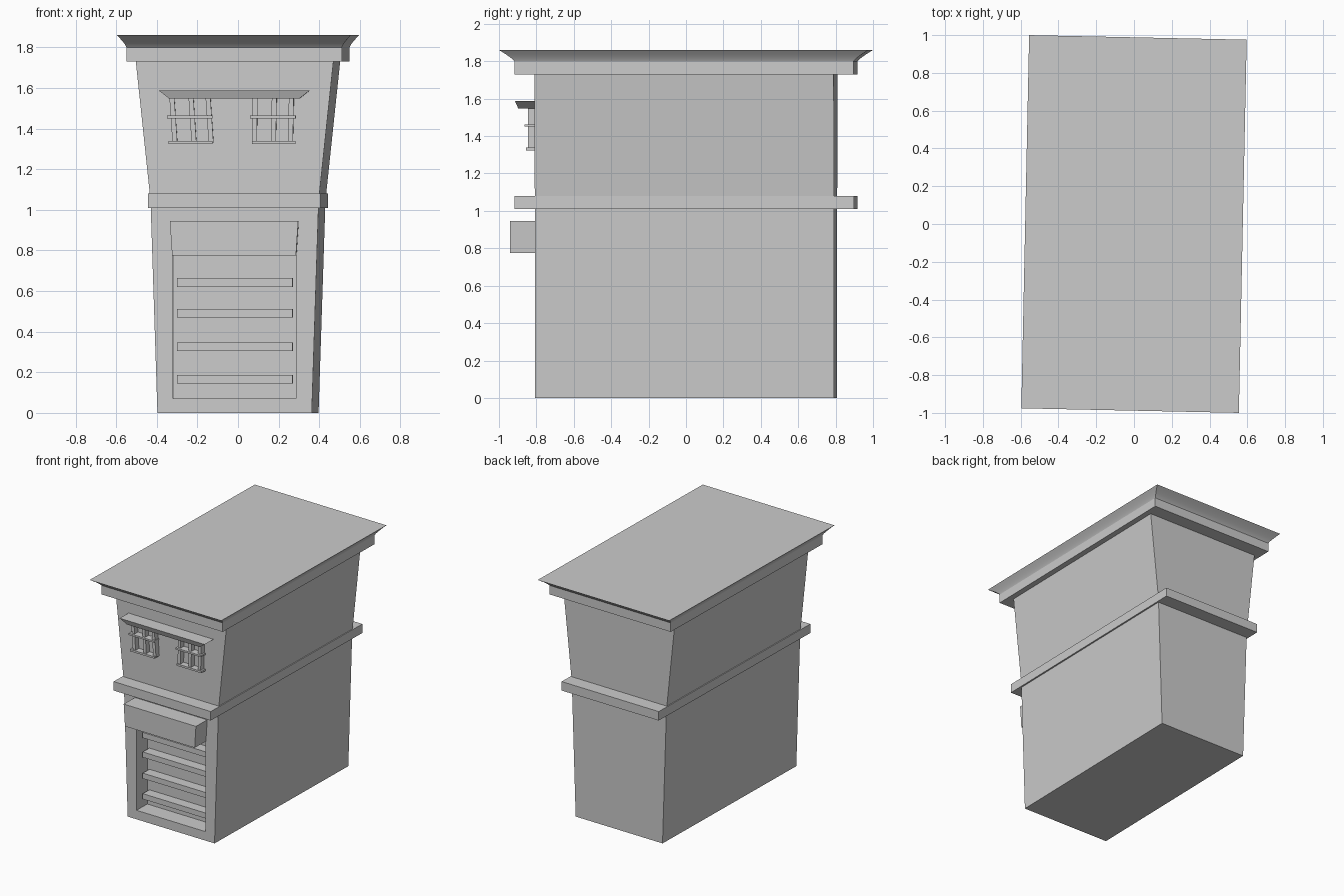
import bpy, math

if "Cube" in bpy.data.objects:
    bpy.data.objects.remove(bpy.data.objects["Cube"])

TURN = math.radians(-1.2)  # the whole building is slightly turned
WALL = -0.80               # front wall plane


def loft(name, rings):
    """Closed solid through rectangles (x0, x1, y0, y1, z)."""
    verts, faces = [], []
    for x0, x1, y0, y1, z in rings:
        verts += [(x0, y0, z), (x1, y0, z), (x1, y1, z), (x0, y1, z)]
    for r in range(len(rings) - 1):
        for i in range(4):
            a, b = r * 4 + i, r * 4 + (i + 1) % 4
            faces.append((a, b, b + 4, a + 4))
    n = len(verts)
    faces += [(3, 2, 1, 0), (n - 4, n - 3, n - 2, n - 1)]
    me = bpy.data.meshes.new(name)
    me.from_pydata(verts, [], faces)
    ob = bpy.data.objects.new(name, me)
    bpy.context.collection.objects.link(ob)
    ob.rotation_euler.z = TURN
    return ob


def ring(w, d, z):
    return (-w, w, -d, d, z)


def box(name, x0, x1, y0, y1, z0, z1):
    return loft(name, [(x0, x1, y0, y1, z0), (x0, x1, y0, y1, z1)])


# Flaring walls
walls = loft("walls", [ring(0.38, 0.8, 0), ring(0.414, 0.8, 1.045),
                       ring(0.487, 0.8, 1.735)])

# Doorway recess
cutter = box("doorway_cutter", -0.303, 0.303, -0.9, WALL + 0.13, 0.07, 0.785)
cutter.hide_render = True
cutter.display_type = 'WIRE'
cut = walls.modifiers.new("doorway", 'BOOLEAN')
cut.operation = 'DIFFERENCE'
cut.solver = 'EXACT'
cut.object = cutter

# Shutter slats in the doorway
for i, z in enumerate((0.165, 0.325, 0.49, 0.642)):
    box(f"shutter_slat_{i + 1}", -0.285, 0.285, WALL + 0.05, WALL + 0.14,
        z - 0.021, z + 0.021)

# Box awning over the door
loft("door_awning", [(-0.305, 0.305, -0.935, WALL + 0.01, 0.775),
                     (-0.316, 0.316, -0.935, WALL + 0.01, 0.945)])

# Ledge between the storeys
box("storey_ledge", -0.425, 0.425, -0.907, 0.907, 1.01, 1.08)

# Roof cornice: upright band, then a concave flare
profile = [ring(0.53, 0.907, 1.73)]
for i in range(6):
    t = i / 5
    out = t ** 1.25
    profile.append(ring(0.53 + 0.046 * out, 0.907 + 0.081 * out, 1.80 + 0.06 * t))
cornice = loft("roof_cornice", profile)
bpy.context.view_layer.objects.active = cornice
cornice.select_set(True)
bpy.ops.object.shade_smooth_by_angle(angle=math.radians(25))
cornice.select_set(False)

# Window lintel
loft("window_lintel", [(-0.32, 0.32, -0.89, WALL + 0.01, 1.547),
                       (-0.372, 0.372, -0.907, WALL + 0.01, 1.588)])

# Two windows: leaning uprights, middle rail and sill
for side, cx, lean in (("left", -0.218, 0.015), ("right", 0.192, -0.004)):
    for i, x in enumerate((-0.09, 0.004, 0.088)):
        loft(f"{side}_window_upright_{i + 1}",
             [(cx + x + lean - 0.012, cx + x + lean + 0.012, -0.84, WALL + 0.01, 1.33),
              (cx + x - 0.012, cx + x + 0.012, -0.84, WALL + 0.01, 1.55)])
    box(f"{side}_window_rail", cx - 0.114, cx + 0.11, -0.856, WALL + 0.01, 1.45, 1.463)
    box(f"{side}_window_sill", cx - 0.106, cx + 0.109, -0.85, WALL + 0.01, 1.323, 1.338)
